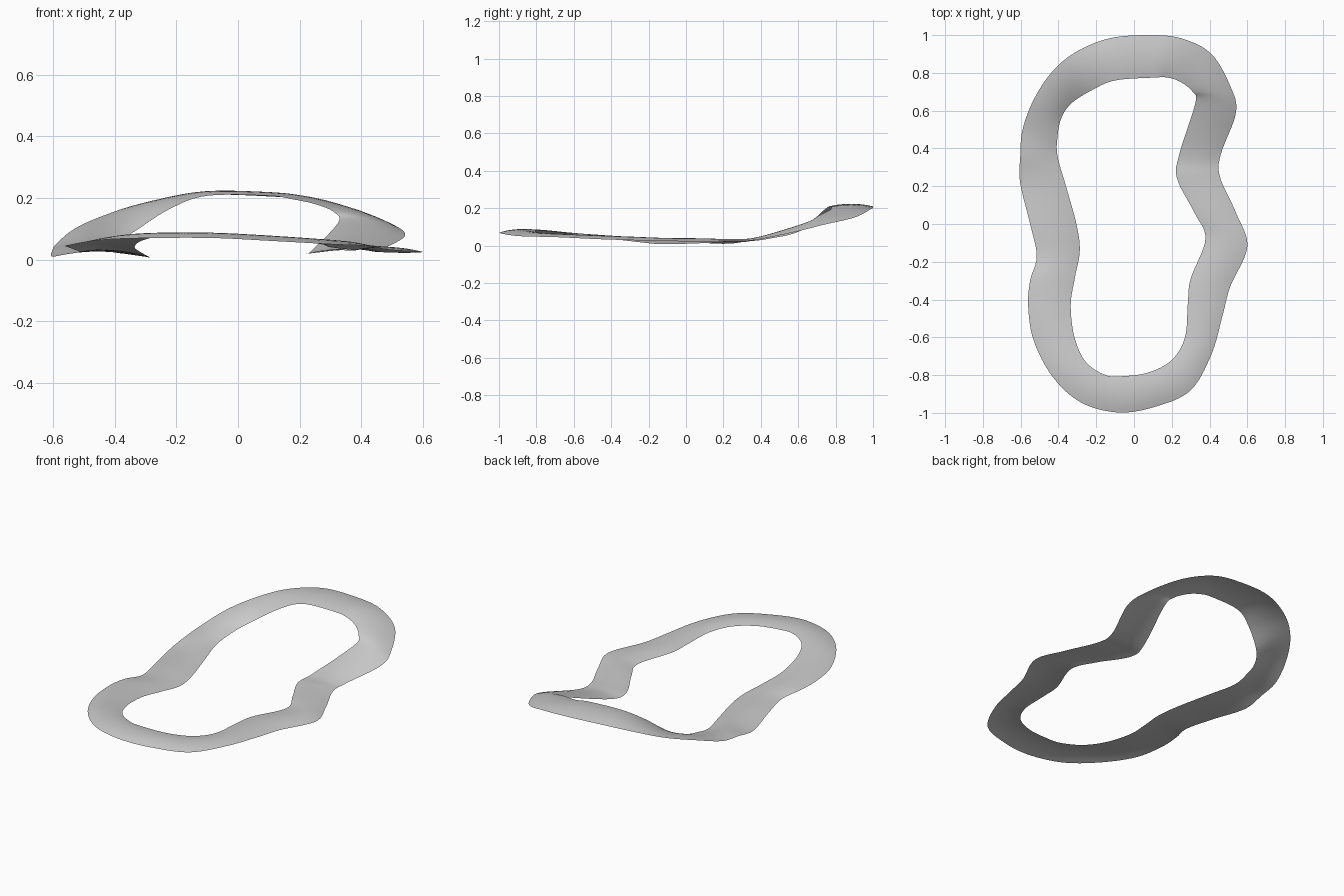
import bpy, bmesh
from mathutils import Vector

# Control points of the outer and inner rims, counter-clockwise from the back
OUTER = [(.1, 1, .205), (-.12, .985, .21), (-.3, .915, .185), (-.43, .81, .145),
         (-.53, .66, .10), (-.59, .5, .05), (-.602, .36, .03), (-.603, .22, .01),
         (-.55, .0, .02), (-.515, -.17, .025), (-.55, -.3, .04), (-.56, -.44, .045),
         (-.53, -.62, .05), (-.43, -.81, .065), (-.28, -.945, .07), (-.08, -.998, .07),
         (.12, -.965, .06), (.3, -.88, .05), (.41, -.69, .045), (.47, -.48, .035),
         (.51, -.33, .03), (.6, -.12, .025), (.54, .06, .022), (.455, .25, .025),
         (.46, .37, .03), (.54, .59, .075), (.51, .73, .11), (.41, .9, .15),
         (.26, .98, .19)]
INNER = [(.1, .775, .207), (-.1, .76, .207), (-.22, .71, .165), (-.33, .64, .095),
         (-.385, .56, .06), (-.405, .46, .04), (-.405, .36, .025), (-.36, .2, .018),
         (-.305, .0, .01), (-.287, -.14, .008), (-.312, -.28, .022), (-.335, -.43, .04),
         (-.315, -.6, .06), (-.255, -.73, .075), (-.15, -.8, .08), (-.05, -.805, .077),
         (.08, -.785, .07), (.2, -.72, .06), (.27, -.6, .05), (.285, -.42, .045),
         (.3, -.29, .04), (.378, -.08, .03), (.32, .06, .03), (.228, .24, .02),
         (.24, .37, .03), (.325, .64, .12), (.31, .7, .155), (.25, .75, .18),
         (.18, .775, .195)]
STEPS, CROSS, CROWN = 8, 8, .013


def smooth_loop(points):
    """Closed Catmull-Rom curve through the points."""
    p = [Vector(q) for q in points]
    n, out = len(p), []
    for i in range(n):
        a, b, c, d = (p[(i + k) % n] for k in (-1, 0, 1, 2))
        for s in range(STEPS):
            t = s / STEPS
            out.append(.5 * (2 * b + (c - a) * t + (2 * a - 5 * b + 4 * c - d) * t * t
                             + (3 * b - a - 3 * c + d) * t ** 3))
    return out


# Gently crowned thin sheet between the two rims
bm = bmesh.new()
rows = []
for o, i in zip(smooth_loop(OUTER), smooth_loop(INNER)):
    row = []
    for k in range(CROSS + 1):
        t = k / CROSS
        co = o.lerp(i, t)
        co.z += CROWN * 4 * t * (1 - t)
        row.append(bm.verts.new(co))
    rows.append(row)
for j, row in enumerate(rows):
    nxt = rows[(j + 1) % len(rows)]
    for k in range(CROSS):
        bm.faces.new((row[k], nxt[k], nxt[k + 1], row[k + 1]))

mesh = bpy.data.meshes.new("wavy_ring_band")
bm.to_mesh(mesh)
bm.free()
mesh.shade_smooth()
band = bpy.data.objects.new("wavy_ring_band", mesh)
bpy.context.collection.objects.link(band)
